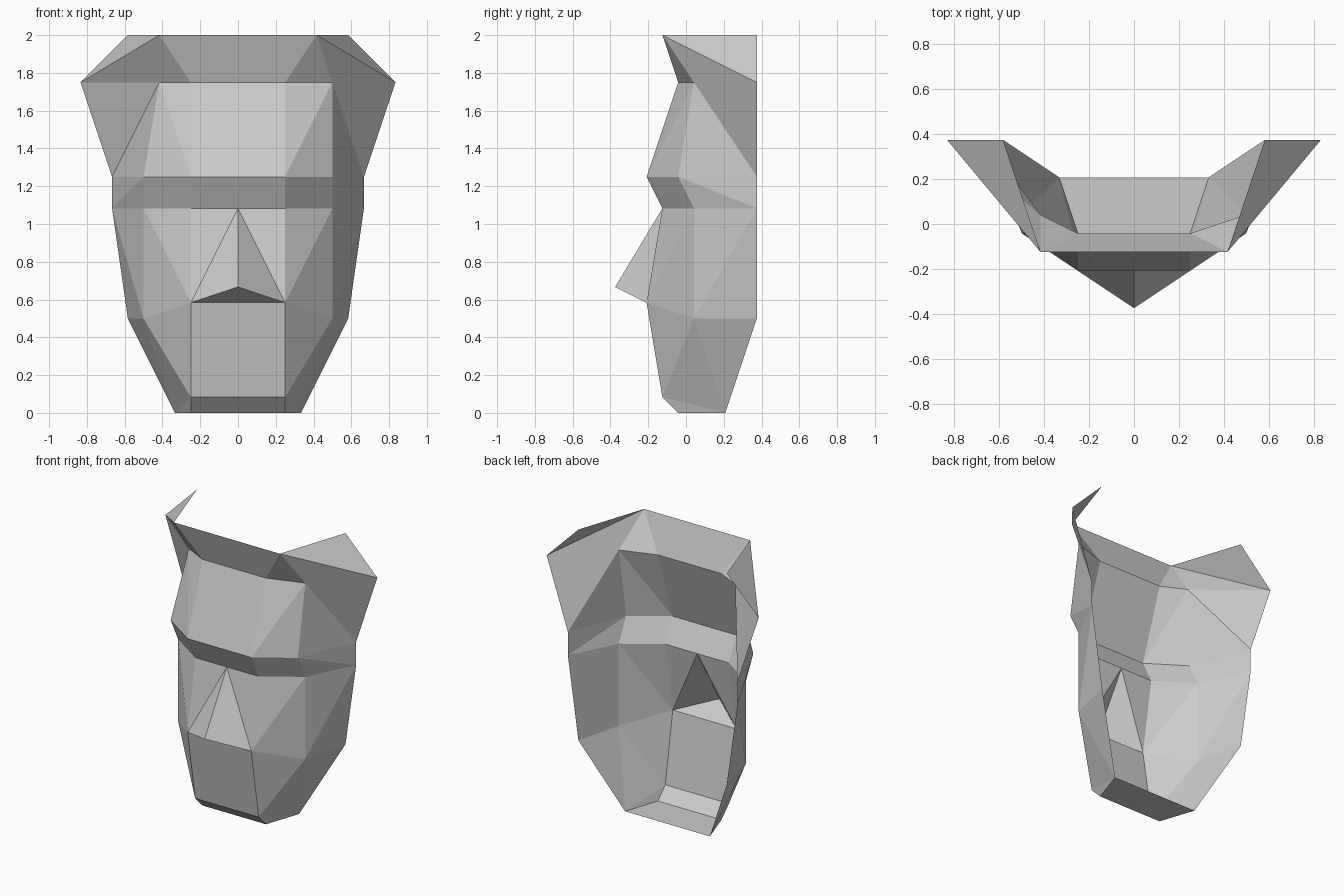
import bpy
import bmesh
from mathutils import Vector

UNIT = 1 / 12  # grid step of the whole design
CORE = Vector((0, 6, 12)) * UNIT  # point behind the mask, used to face panels outward

cube = bpy.data.objects.get("Cube")
if cube:
    bpy.data.objects.remove(cube, do_unlink=True)

grey = bpy.data.materials.new("light grey")
grey.use_nodes = True
tone = (0.6, 0.6, 0.6, 1)
grey.diffuse_color = tone
grey.node_tree.nodes["Principled BSDF"].inputs["Base Color"].default_value = tone

# Landmarks of the left half, in grid steps
POINTS = {
    "hair_front": (5, -1.5, 24),
    "hair_back": (7, 4.5, 24),
    "hair_wing": (10, 4.5, 21),
    "hairline": (3, -0.5, 21),
    "temple": (6, 0.5, 21),
    "brow": (3, -2.5, 15),
    "brow_end": (6, -0.5, 15),
    "brow_rear": (8, 4.5, 15),
    "eye": (3, -1.5, 13),
    "eye_end": (6, 0.5, 13),
    "eye_rear": (8, 4.5, 13),
    "bridge": (0, -1.5, 13),
    "nose_tip": (0, -4.5, 8),
    "nostril": (3, -2.5, 7),
    "cheek": (6, 0.5, 6),
    "cheek_rear": (7, 4.5, 6),
    "chin": (3, -1.5, 1),
    "chin_base": (3, -0.5, 0),
    "jaw_base": (4, 2.5, 0),
}


def locate(name, side):
    x, y, z = POINTS[name]
    if name == "temple" and side < 0:
        x = 5  # the right temple sits slightly further in
    return Vector((x * side, y, z)) * UNIT


def build(name, halves="", bands=""):
    """halves: panels repeated on both sides; bands: strips across the middle."""
    bm = bmesh.new()

    def panel(corners):
        face = bm.faces.new([bm.verts.new(c) for c in corners])
        face.normal_update()
        if face.normal.dot(face.calc_center_median() - CORE) < 0:
            face.normal_flip()

    for line in halves.strip().splitlines():
        for side in (1, -1):
            panel([locate(p, side) for p in line.split()])
    for line in bands.strip().splitlines():
        upper, lower = line.split()
        corners = [locate(upper, -1), locate(upper, 1), locate(lower, 1), locate(lower, -1)]
        if POINTS[lower][0] == 0:
            corners.pop()
        panel(corners)

    bmesh.ops.remove_doubles(bm, verts=bm.verts, dist=0.001)
    mesh = bpy.data.meshes.new(name)
    bm.to_mesh(mesh)
    bm.free()
    mesh.materials.append(grey)
    obj = bpy.data.objects.new(name, mesh)
    bpy.context.collection.objects.link(obj)
    return obj


# Flared hair band with a folded wing at each end
build("hair", """
hair_front hairline temple
hair_front temple hair_wing
hair_front hair_wing hair_back
""", "hair_front hairline")

# Forehead and temples
build("forehead", """
hairline temple brow
temple brow brow_end
temple brow_end brow_rear
temple brow_rear hair_wing
""", "hairline brow")

# Undercut ridge above the eyes
build("brow_ridge", """
brow brow_end eye_end eye
brow_end brow_rear eye_rear
brow_end eye_rear eye_end
""", "brow eye")

# Cheeks, from the nose round to the rear rim
build("cheeks", """
bridge eye nostril
eye eye_end nostril
eye_end nostril cheek
eye_end eye_rear cheek
eye_rear cheek cheek_rear
""")

# Wedge nose, hollow behind
build("nose", "bridge nostril nose_tip", "nostril nose_tip")

# Mouth plate, jaw sides and chin
build("jaw", """
nostril cheek chin
cheek chin jaw_base
cheek cheek_rear jaw_base
chin chin_base jaw_base
""", """
nostril chin
chin chin_base
chin_base jaw_base
""")
